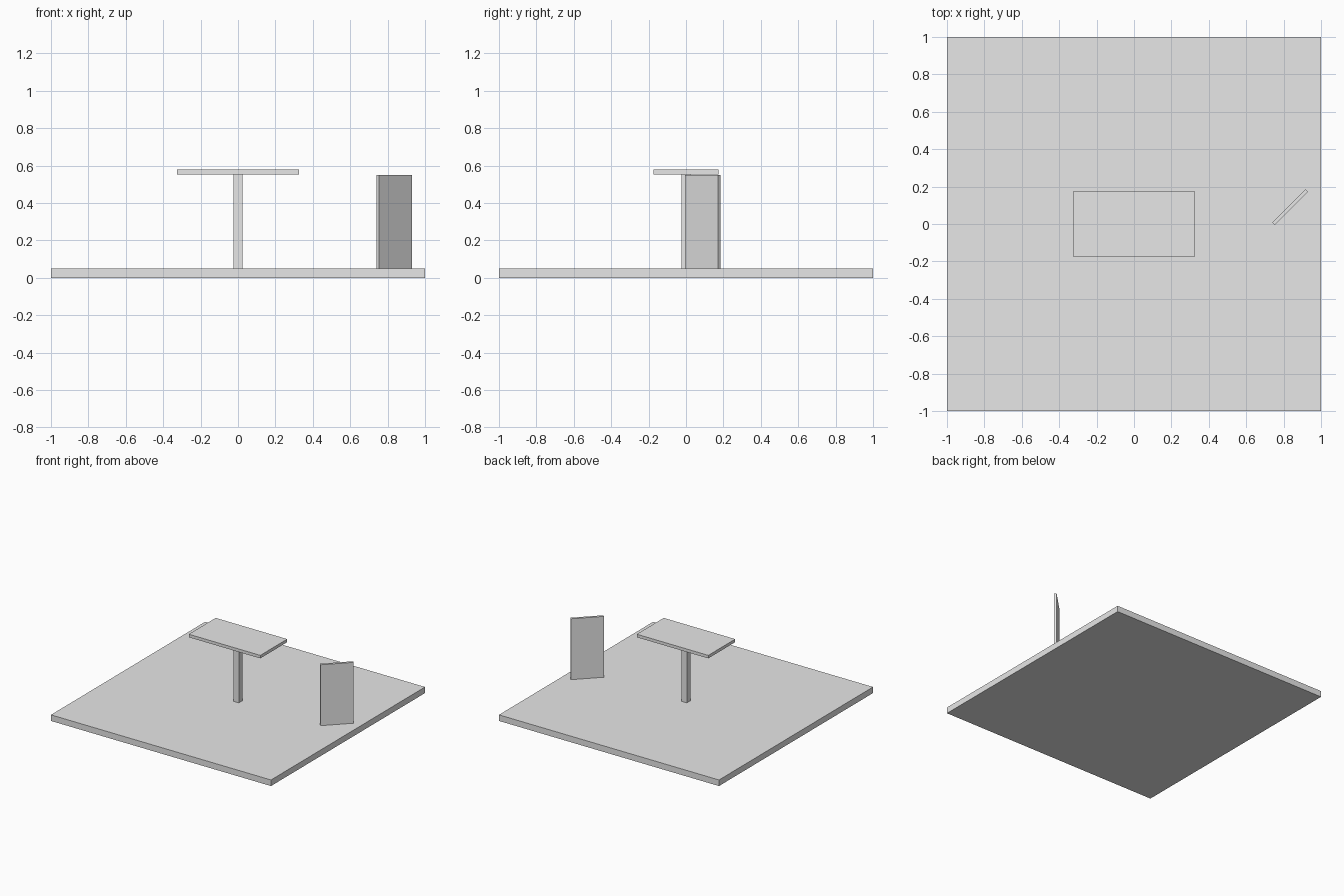
import bpy
from math import radians

cube = bpy.data.objects.get("Cube")
if cube:
    bpy.data.objects.remove(cube, do_unlink=True)

grey = bpy.data.materials.new("plain_grey")
grey.use_nodes = True
grey.diffuse_color = (0.8, 0.8, 0.8, 1)
grey.node_tree.nodes["Principled BSDF"].inputs["Base Color"].default_value = (0.8, 0.8, 0.8, 1)


def box(name, size, x, y, bottom, turn=0):
    """Box standing at height bottom, turned about z by degrees."""
    bpy.ops.mesh.primitive_cube_add(size=1, location=(x, y, bottom + size[2] / 2),
                                    rotation=(0, 0, radians(turn)))
    obj = bpy.context.object
    obj.name = name
    obj.scale = size
    bpy.ops.object.transform_apply(location=False, rotation=False, scale=True)
    obj.data.materials.append(grey)
    return obj


# Floor slab
box("floor", (2, 2, 0.05), 0, 0, 0)

# Pedestal table
box("table_post", (0.05, 0.05, 0.505), 0, 0, 0.05)
box("table_top", (0.65, 0.35, 0.025), 0, 0, 0.553)

# Upright door panel, standing ajar
box("door_panel", (0.25, 0.02, 0.5), 0.835, 0.09, 0.05, turn=45)
